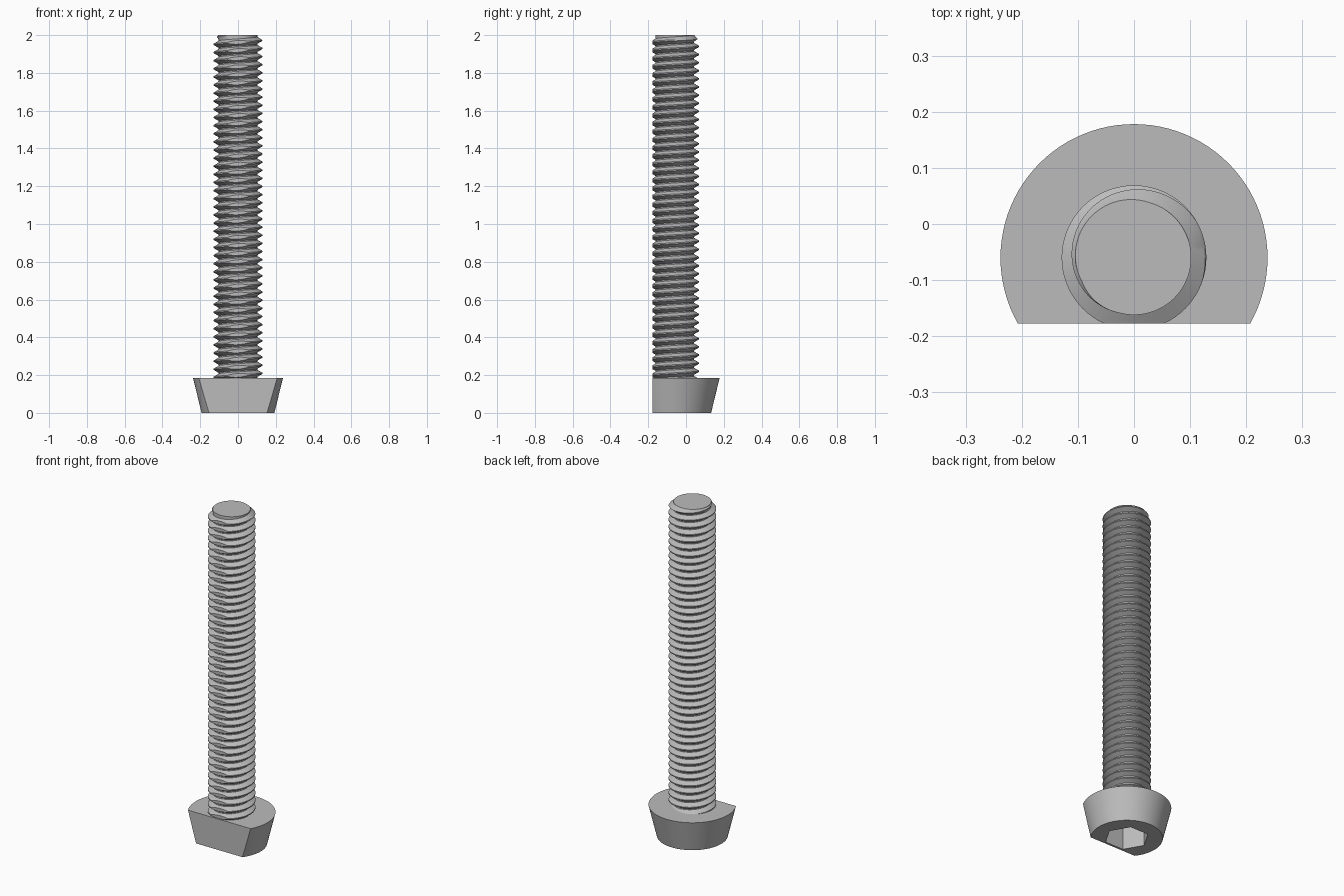
import bpy, bmesh, math
from mathutils import Vector

AXIS_Y = -0.06          # bolt axis
FLAT_Y = -0.177         # flat cut along the front
HEAD_TOP, TOP = 0.185, 2.0
ROOT_R, CREST_R, PITCH = 0.102, 0.129, 0.043
SEGMENTS = 72

if "Cube" in bpy.data.objects:
    bpy.data.objects.remove(bpy.data.objects["Cube"], do_unlink=True)

steel = bpy.data.materials.new("grey_steel")
steel.use_nodes = True
GREY = (0.5, 0.5, 0.5, 1)
steel.diffuse_color = GREY
steel.node_tree.nodes["Principled BSDF"].inputs["Base Color"].default_value = GREY


def slice_off(bm, point, normal):
    """Cut away everything on the normal side and cap the openings."""
    geom = bm.verts[:] + bm.edges[:] + bm.faces[:]
    bmesh.ops.bisect_plane(bm, geom=geom, dist=1e-6, plane_co=Vector(point),
                           plane_no=Vector(normal), clear_outer=True)
    rim = [e for e in bm.edges if e.is_boundary and
           all(abs((v.co - Vector(point)).dot(Vector(normal))) < 1e-4 for v in e.verts)]
    bmesh.ops.holes_fill(bm, edges=rim, sides=0)


def finish(name, bm):
    bmesh.ops.recalc_face_normals(bm, faces=bm.faces[:])
    mesh = bpy.data.meshes.new(name)
    bm.to_mesh(mesh)
    bm.free()
    mesh.materials.append(steel)
    obj = bpy.data.objects.new(name, mesh)
    bpy.context.collection.objects.link(obj)
    return obj


def shade(obj):
    bpy.ops.object.select_all(action="DESELECT")
    obj.select_set(True)
    bpy.context.view_layer.objects.active = obj
    bpy.ops.object.shade_smooth_by_angle(angle=math.radians(25))


# Threaded shaft: one tooth profile swept along a right-handed helix
def threaded_shaft():
    bm = bmesh.new()
    tooth = [(0, ROOT_R), (0.14, ROOT_R), (0.5, CREST_R), (0.64, CREST_R)]
    start = HEAD_TOP - 2 * PITCH
    turns = math.ceil((TOP - start) / PITCH) + 1
    profile = [(k + f, r) for k in range(turns) for f, r in tooth]

    def column(i):
        angle = math.tau * i / SEGMENTS
        verts = []
        for step, r in profile:
            z = start + (step + i / SEGMENTS) * PITCH
            r = max(ROOT_R, min(r, ROOT_R + TOP - z))    # chamfered tip
            verts.append(bm.verts.new((r * math.cos(angle),
                                       AXIS_Y + r * math.sin(angle), z)))
        return verts

    columns = [column(i) for i in range(SEGMENTS + 1)]
    for a, b in zip(columns, columns[1:]):
        for j in range(len(a) - 1):
            bm.faces.new((a[j], b[j], b[j + 1], a[j + 1]))
    bmesh.ops.remove_doubles(bm, verts=bm.verts[:], dist=1e-5)
    slice_off(bm, (0, 0, TOP), (0, 0, 1))
    slice_off(bm, (0, 0, HEAD_TOP - 0.02), (0, 0, -1))
    slice_off(bm, (0, FLAT_Y, 0), (0, -1, 0))
    return finish("threaded_shaft", bm)


def add_cone(bm, r_low, r_high, z_low, z_high, sides):
    new = bmesh.ops.create_cone(bm, cap_ends=True, segments=sides, radius1=r_low,
                                radius2=r_high, depth=z_high - z_low)["verts"]
    bmesh.ops.translate(bm, verts=new, vec=(0, AXIS_Y, (z_low + z_high) / 2))


# Tapered head with a flat front
def tapered_head():
    bm = bmesh.new()
    add_cone(bm, 0.193, 0.238, 0, HEAD_TOP, 96)
    slice_off(bm, (0, FLAT_Y, 0), (0, -1, 0))
    return finish("tapered_head", bm)


# Hexagonal socket cut into the underside, corners towards the sides
def socket_cutter():
    bm = bmesh.new()
    bm_verts = [bm.verts.new((0.12 * math.cos(k * math.pi / 3),
                              AXIS_Y + 0.12 * math.sin(k * math.pi / 3), -0.1))
                for k in range(6)]
    base = bm.faces.new(bm_verts)
    top = bmesh.ops.extrude_face_region(bm, geom=[base])["geom"]
    bmesh.ops.translate(bm, verts=[g for g in top if isinstance(g, bmesh.types.BMVert)],
                        vec=(0, 0, 0.23))
    return finish("socket_cutter", bm)


shaft = threaded_shaft()
head = tapered_head()
cutter = socket_cutter()
cut = head.modifiers.new("hex_socket", "BOOLEAN")
cut.operation, cut.object, cut.solver = "DIFFERENCE", cutter, "EXACT"
bpy.context.view_layer.objects.active = head
head.select_set(True)
bpy.ops.object.modifier_apply(modifier=cut.name)
bpy.data.objects.remove(cutter, do_unlink=True)
for part in (shaft, head):
    shade(part)
